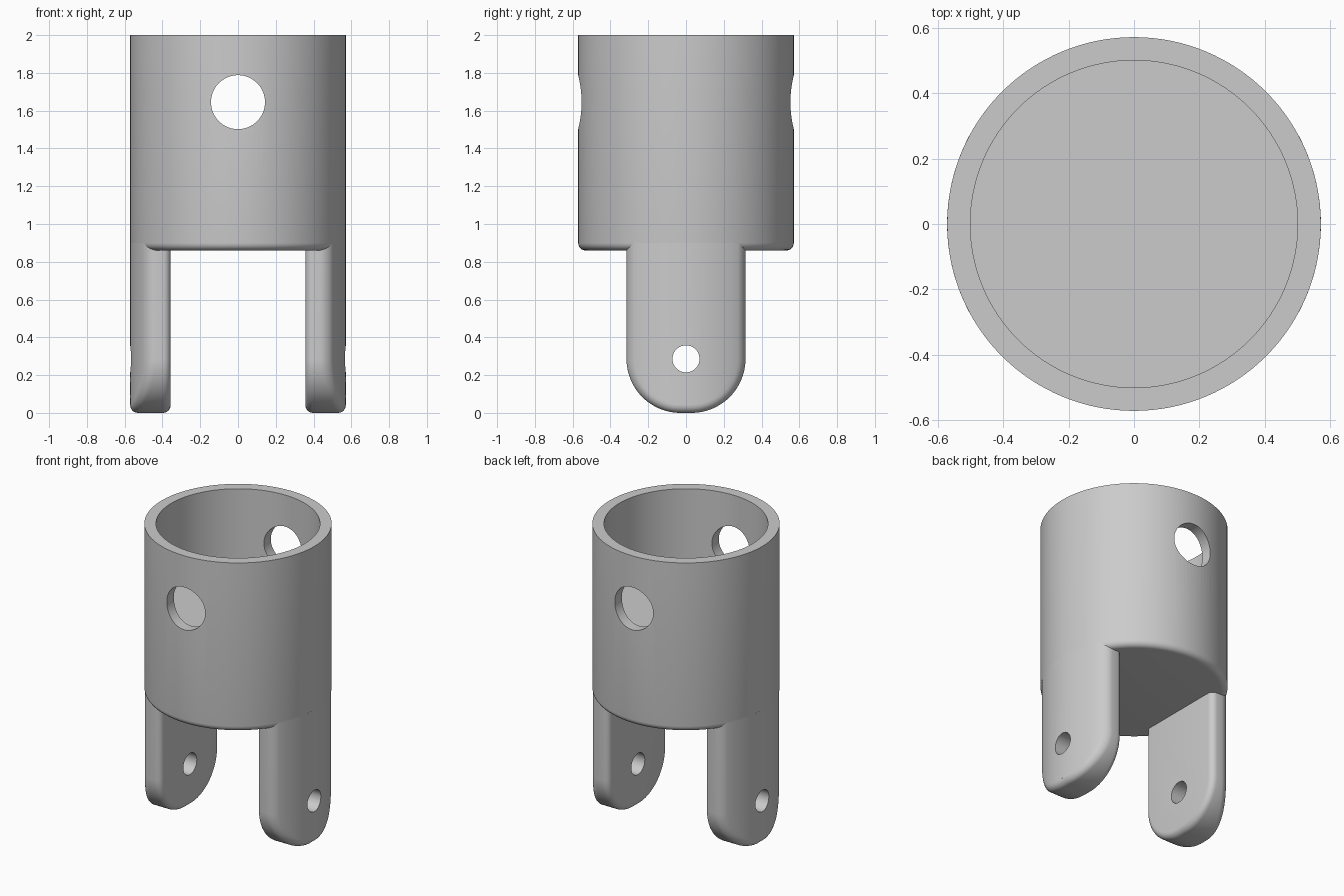
import bpy, bmesh, math
from mathutils import Matrix, Vector

if "Cube" in bpy.data.objects:
    bpy.data.objects.remove(bpy.data.objects["Cube"], do_unlink=True)

R, BORE = 0.571, 0.5            # outer and bore radius
BASE, FLOOR, TOP = 0.86, 1.43, 2.0
FILLET, STEPS = 0.04, 6
LUG_HALF, LUG_CORNER, LUG_INNER = 0.315, 0.286, 0.357

grey = bpy.data.materials.new("plain grey")
grey.use_nodes = True
grey.diffuse_color = (0.6, 0.6, 0.6, 1)
grey.node_tree.nodes["Principled BSDF"].inputs["Base Color"].default_value = (0.6, 0.6, 0.6, 1)


def make_object(name, bm):
    bmesh.ops.remove_doubles(bm, verts=bm.verts, dist=1e-5)
    bmesh.ops.recalc_face_normals(bm, faces=bm.faces)
    mesh = bpy.data.meshes.new(name)
    bm.to_mesh(mesh)
    bm.free()
    mesh.materials.append(grey)
    obj = bpy.data.objects.new(name, mesh)
    bpy.context.collection.objects.link(obj)
    return obj


def activate(obj):
    bpy.ops.object.select_all(action='DESELECT')
    obj.select_set(True)
    bpy.context.view_layer.objects.active = obj


def drill(obj, radius, z, axis):
    """Cut a round hole right through along the given axis, then smooth."""
    bm = bmesh.new()
    bmesh.ops.create_cone(bm, cap_ends=True, segments=64, radius1=radius, radius2=radius, depth=3,
                          matrix=Matrix.Translation((0, 0, z)) @ Matrix.Rotation(math.pi / 2, 4, axis))
    cutter = make_object("hole_cutter", bm)
    cutter.hide_render = True
    mod = obj.modifiers.new("hole", 'BOOLEAN')
    mod.operation, mod.solver, mod.object = 'DIFFERENCE', 'EXACT', cutter
    activate(obj)
    bpy.ops.object.modifier_apply(modifier=mod.name)
    bpy.data.objects.remove(cutter, do_unlink=True)
    activate(obj)
    bpy.ops.object.shade_smooth_by_angle(angle=math.radians(30))


def quarter():
    return [math.pi / 2 * i / STEPS for i in range(STEPS + 1)]


# Socket body: a turned cup with a rounded lower edge
profile = [(0, BASE)]
profile += [(R - FILLET * (1 - math.sin(a)), BASE + FILLET * (1 - math.cos(a))) for a in quarter()]
profile += [(R, TOP), (BORE, TOP), (BORE, FLOOR), (0, FLOOR)]
bm = bmesh.new()
verts = [bm.verts.new((r, 0, z)) for r, z in profile]
edges = [bm.edges.new(pair) for pair in zip(verts, verts[1:])]
bmesh.ops.spin(bm, geom=verts + edges, cent=(0, 0, 0), axis=(0, 0, 1),
               angle=math.tau, steps=128)
body = make_object("socket_body", bm)
drill(body, 0.143, 1.645, 'X')


def outline(inset):
    """Lug outline in (y, z): straight sides and round lower corners."""
    half, rad = LUG_HALF - inset, LUG_CORNER - inset
    centre = LUG_HALF - LUG_CORNER
    right = [(half, BASE + FILLET)]
    n = 20
    for i in range(n + 1):
        a = math.pi / 2 * i / n
        right.append((centre + rad * math.cos(a), LUG_CORNER - rad * math.sin(a)))
    return [(-y, z) for y, z in right] + right[::-1]


def outer_x(y):
    return math.sqrt(R * R - y * y)


# Lugs: flat inside, following the cylinder outside, with rounded edges
def make_lug(name, side):
    bm = bmesh.new()
    loops = []
    for a in quarter():
        inset = FILLET * (1 - math.sin(a))
        x = LUG_INNER + FILLET * (1 - math.cos(a))
        loops.append([bm.verts.new((side * x, y, z)) for y, z in outline(inset)])
    for a in reversed(quarter()):
        inset, drop = FILLET * (1 - math.sin(a)), FILLET * (1 - math.cos(a))
        loops.append([bm.verts.new((side * (outer_x(y) - drop), y, z))
                      for y, z in outline(inset)])
    for low, high in zip(loops, loops[1:]):
        for i in range(len(low) - 1):
            bm.faces.new((low[i], low[i + 1], high[i + 1], high[i]))
    bm.faces.new(loops[0])

    # curved outer skin, woven in rows between the two sides
    last, cols = loops[-1], 16
    rows = []
    for i in range(len(last) // 2):
        left, right = last[i], last[-1 - i]
        row = [left]
        for k in range(1, cols):
            p = Vector(left.co).lerp(right.co, k / cols)
            row.append(bm.verts.new((side * outer_x(p.y), p.y, p.z)))
        rows.append(row + [right])
    for a, b in zip(rows, rows[1:]):
        for k in range(cols):
            bm.faces.new((a[k], a[k + 1], b[k + 1], b[k]))

    # top cap, hidden inside the body
    rim = [loop[0] for loop in loops] + rows[0][1:-1] + [loop[-1] for loop in reversed(loops)]
    bm.faces.new(rim)
    lug = make_object(name, bm)
    drill(lug, 0.0715, LUG_CORNER, 'Y')


make_lug("left_lug", 1)
make_lug("right_lug", -1)
